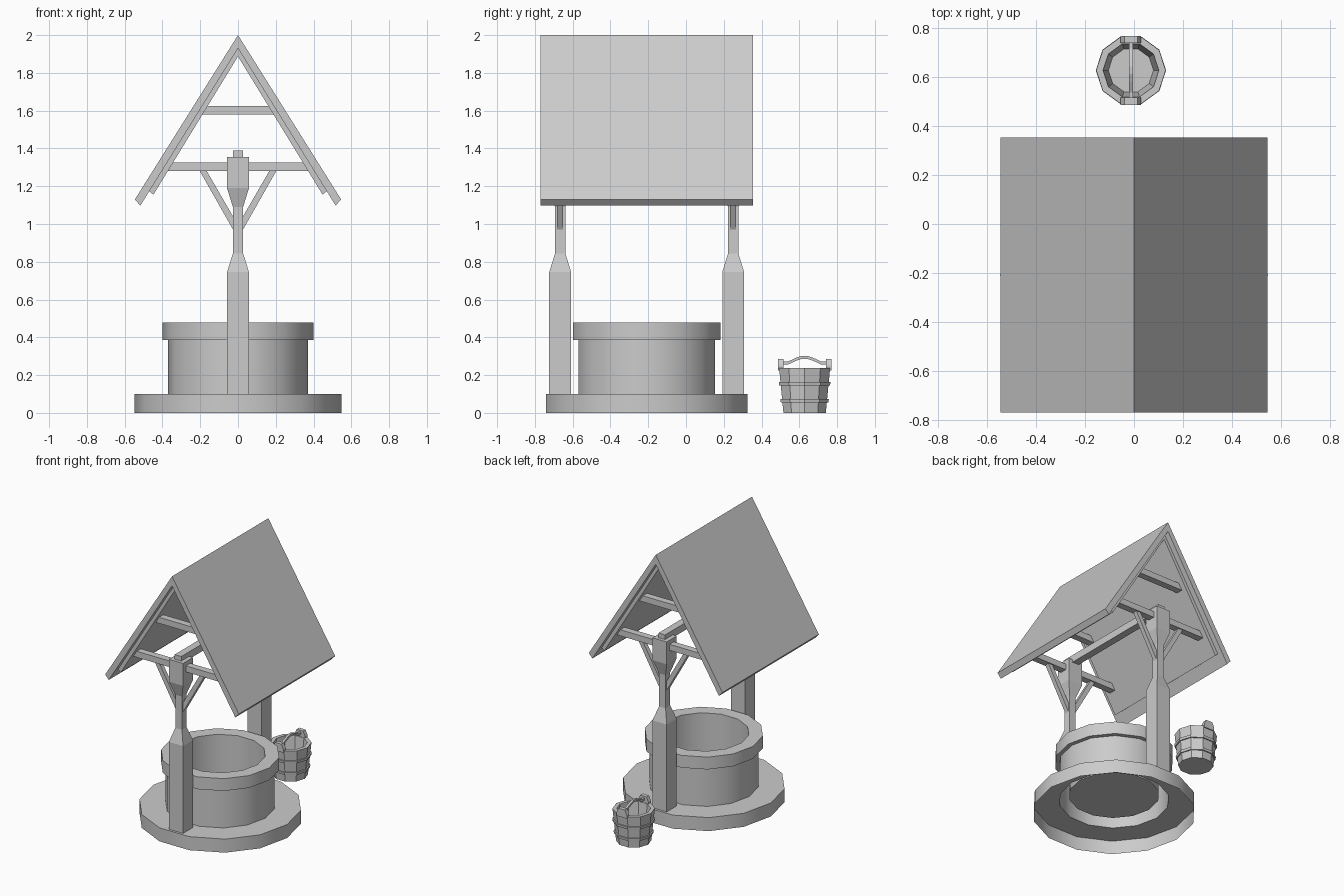
import bpy, bmesh, math

if "Cube" in bpy.data.objects:
    bpy.data.objects.remove(bpy.data.objects["Cube"])

YC = -0.208            # centre of the well in y
BX, BY = -0.0125, 0.628  # bucket centre


def finish(name, bm, angle=None, recalc=True):
    if recalc:
        bmesh.ops.recalc_face_normals(bm, faces=bm.faces)
    me = bpy.data.meshes.new(name)
    bm.to_mesh(me)
    bm.free()
    ob = bpy.data.objects.new(name, me)
    bpy.context.collection.objects.link(ob)
    if angle:
        bpy.ops.object.select_all(action='DESELECT')
        ob.select_set(True)
        bpy.context.view_layer.objects.active = ob
        bpy.ops.object.shade_smooth_by_angle(angle=math.radians(angle))
    return ob


def lathe(name, profile, n, cx, cy, start=False, end=False, closed=False, rot=0.0, angle=None):
    """Revolve (radius, z) points with n sides; optionally cap the ends."""
    bm = bmesh.new()
    rings = []
    for r, z in profile:
        rings.append([bm.verts.new((cx + r * math.cos(rot + 2 * math.pi * i / n),
                                    cy + r * math.sin(rot + 2 * math.pi * i / n), z))
                      for i in range(n)])
    pairs = list(zip(rings, rings[1:]))
    if closed:
        pairs.append((rings[-1], rings[0]))
    for a, b in pairs:
        for i in range(n):
            j = (i + 1) % n
            bm.faces.new((a[i], a[j], b[j], b[i]))
    if start:
        bm.faces.new(rings[0][::-1])
    if end:
        bm.faces.new(rings[-1])
    return finish(name, bm, angle, recalc=closed or (start and end))


def prism(name, pts, y0, y1):
    """Extrude an (x, z) outline along y."""
    bm = bmesh.new()
    f = bm.faces.new([bm.verts.new((x, y0, z)) for x, z in pts])
    ext = bmesh.ops.extrude_face_region(bm, geom=[f])
    vs = [v for v in ext['geom'] if isinstance(v, bmesh.types.BMVert)]
    bmesh.ops.translate(bm, vec=(0, y1 - y0, 0), verts=vs)
    return finish(name, bm)


def sym(half):
    """Mirror a right-hand outline to the left."""
    return half + [(-x, z) for x, z in reversed(half) if x != 0]


# Round stone base, open underneath
lathe("base", [(0.547, 0), (0.547, 0.10), (0.37, 0.10)], 14, 0, YC, angle=30)

# Well wall with overhanging rim and inner floor
lathe("well_wall", [(0.37, 0.10), (0.37, 0.387), (0.40, 0.387), (0.40, 0.478),
                    (0.305, 0.478), (0.305, 0.14)], 14, 0, YC, end=True, angle=30)

# Posts with slimmed waist, cross beams, collars and braces at both ends
s2 = math.sqrt(2)
for label, py in (("front", -0.666), ("back", 0.25)):
    lathe(label + "_post", [(h * s2, z) for h, z in
          ((0.058, 0.10), (0.058, 0.745), (0.027, 0.845), (0.027, 1.09),
           (0.058, 1.19), (0.058, 1.355))], 4, 0, py, True, True, rot=math.pi / 4)
    prism(label + "_cross_beam", sym([(0.39, 1.28), (0.362, 1.325)]), py - 0.025, py + 0.025)
    prism(label + "_collar_beam", sym([(0.20, 1.58), (0.172, 1.625)]), py - 0.025, py + 0.025)
    for side, s in (("right", 1), ("left", -1)):
        prism(label + "_brace_" + side,
              [(s * x, z) for x, z in ((0.015, 0.95), (0.205, 1.285), (0.168, 1.285), (0.015, 1.02))],
              py - 0.016, py + 0.016)

# Long beam joining the post tops
prism("long_beam", sym([(0.027, 1.335), (0.027, 1.389)]), -0.70, 0.284)

# Roof shell and inset lining under it
prism("roof", [(0, 2.0), (0.546, 1.13), (0.517, 1.097), (0, 1.93),
               (-0.517, 1.097), (-0.546, 1.13)], -0.77, 0.354)
prism("roof_lining", [(0, 1.94), (0.474, 1.178), (0.448, 1.155), (0, 1.887),
                      (-0.448, 1.155), (-0.474, 1.178)], -0.73, 0.314)

# Bucket body and hoops
lathe("bucket", [(0.118, 0), (0.142, 0.237), (0.114, 0.237), (0.092, 0.03)],
      10, BX, BY, True, True)
for name, z in (("lower_hoop", 0.055), ("upper_hoop", 0.145)):
    r = 0.118 + 0.024 * z / 0.237
    lathe(name, [(r - 0.004, z), (r + 0.009, z), (r + 0.011, z + 0.018), (r - 0.003, z + 0.018)],
          10, BX, BY, closed=True)

# Bucket lugs
for label, s in (("front", -1), ("back", 1)):
    y0, y1 = sorted((BY + s * 0.112, BY + s * 0.141))
    prism(label + "_lug", [(BX + x, z) for x, z in
          sym([(0.042, 0.225), (0.042, 0.25), (0.026, 0.285)])], y0, y1)

# Arched bucket handle, a square bar along y
bm = bmesh.new()
path = [(-0.135, 0.263), (-0.09, 0.263), (-0.045, 0.284), (-0.015, 0.294),
        (0.015, 0.294), (0.045, 0.284), (0.09, 0.263), (0.135, 0.263)]
rings = [[bm.verts.new((BX + dx, BY + y, z + dz)) for dx, dz in
          ((-0.008, -0.008), (0.008, -0.008), (0.008, 0.008), (-0.008, 0.008))] for y, z in path]
for a, b in zip(rings, rings[1:]):
    for i in range(4):
        j = (i + 1) % 4
        bm.faces.new((a[i], a[j], b[j], b[i]))
bm.faces.new(rings[0])
bm.faces.new(rings[-1])
finish("bucket_handle", bm)
